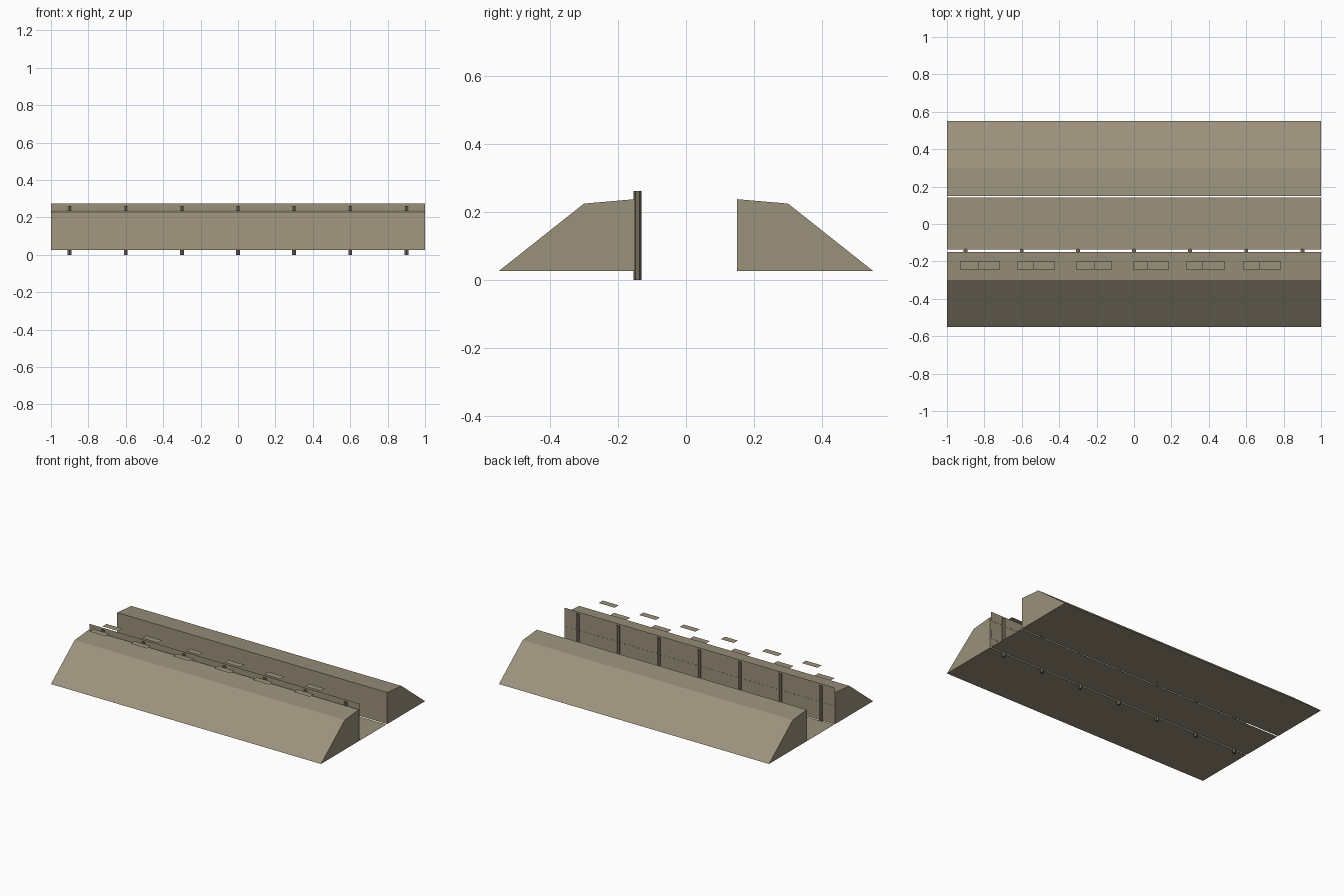
import bpy
import bmesh

cube = bpy.data.objects.get("Cube")
if cube:
    bpy.data.objects.remove(cube)


def material(name, color):
    mat = bpy.data.materials.new(name)
    mat.use_nodes = True
    mat.diffuse_color = (*color, 1)
    mat.node_tree.nodes["Principled BSDF"].inputs["Base Color"].default_value = (*color, 1)
    return mat


earth = material("dry_earth", (0.33, 0.285, 0.20))
wood = material("dark_wood", (0.17, 0.145, 0.10))


def add_object(name, bm, mat):
    mesh = bpy.data.meshes.new(name)
    bm.to_mesh(mesh)
    bm.free()
    mesh.materials.append(mat)
    obj = bpy.data.objects.new(name, mesh)
    bpy.context.collection.objects.link(obj)
    return obj


def sheet(name, corners, mat):
    bm = bmesh.new()
    bm.faces.new([bm.verts.new(c) for c in corners])
    return add_object(name, bm, mat)


def flat_sheet(name, x0, x1, y0, y1, z):
    return sheet(name, [(x0, y0, z), (x1, y0, z), (x1, y1, z), (x0, y1, z)], earth)


GROUND = 0.027

# Earth banks: one profile extruded along x, mirrored to the other side
profile = [(0.15, GROUND), (0.55, GROUND), (0.30, 0.225), (0.15, 0.238)]
for name, side in (("front_bank", -1), ("back_bank", 1)):
    bm = bmesh.new()
    face = bm.faces.new([bm.verts.new((-1, side * y, z)) for y, z in profile])
    end = bmesh.ops.extrude_face_region(bm, geom=[face])["geom"]
    bmesh.ops.translate(bm, vec=(2, 0, 0),
                        verts=[v for v in end if isinstance(v, bmesh.types.BMVert)])
    bmesh.ops.recalc_face_normals(bm, faces=bm.faces)
    add_object(name, bm, earth)

# Trench floor
flat_sheet("trench_floor", -1, 1, -0.137, 0.142, GROUND)

# Plank wall against the front bank
rows = 4
step = (0.274 - GROUND) / rows
for i in range(rows):
    z = GROUND + i * step
    y = -0.143 + 0.001 * (i % 2)
    sheet(f"wall_plank_{i + 1}",
          [(1, y, z), (-1, y, z), (-1, y, z + step), (1, y, z + step)], earth)

# Hexagonal posts holding the planks
for i in range(7):
    bpy.ops.mesh.primitive_cylinder_add(vertices=6, radius=0.012, depth=0.262,
                                        location=(-0.9 + 0.3 * i, -0.143, 0.131))
    post = bpy.context.object
    post.name = f"post_{i + 1}"
    post.data.materials.append(wood)

# Thin slabs stacked in pairs above the front bank
stacks = [(-0.93, -0.834, -0.717), (-0.626, -0.54, -0.423), (-0.31, -0.214, -0.118),
          (-0.006, 0.07, 0.187), (0.278, 0.363, 0.486), (0.583, 0.668, 0.786)]
for i, (left, split, right) in enumerate(stacks):
    flat_sheet(f"lower_slab_{i + 1}", left, left + 0.12, -0.243, -0.20, 0.28)
    flat_sheet(f"upper_slab_{i + 1}", split, right, -0.243, -0.20, 0.34)
